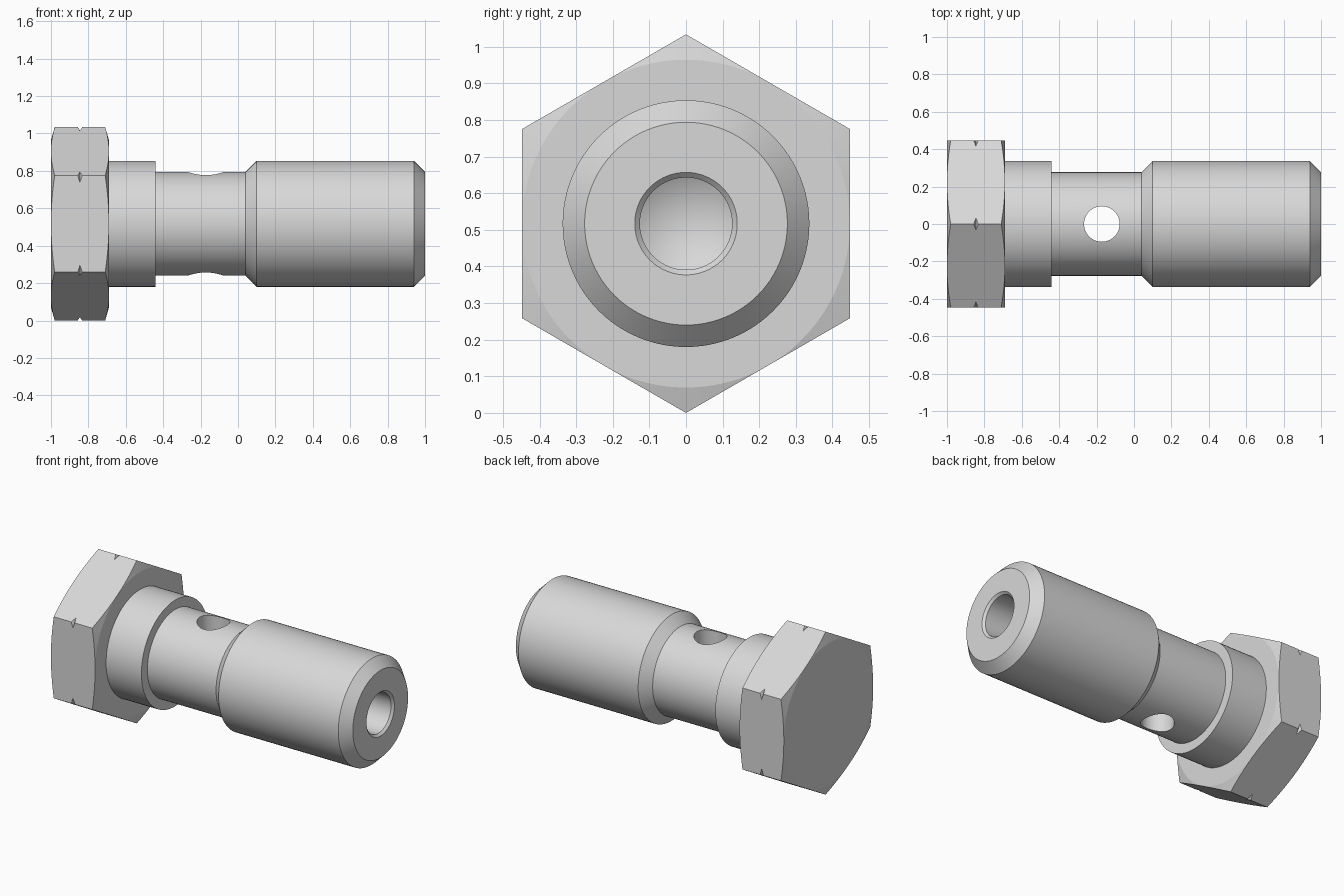
import bpy, bmesh, math
from mathutils import Matrix

if "Cube" in bpy.data.objects:
    bpy.data.objects.remove(bpy.data.objects["Cube"])

R_HEX = 0.517            # head corner radius, also the axis height
FLAT = R_HEX * math.cos(math.pi / 6)

steel = bpy.data.materials.new("grey_steel")
steel.use_nodes = True
colour = (0.69, 0.69, 0.69, 1)
steel.diffuse_color = colour
steel.node_tree.nodes["Principled BSDF"].inputs["Base Color"].default_value = colour


def finish_mesh(name, bm):
    bmesh.ops.remove_doubles(bm, verts=bm.verts, dist=1e-5)
    bmesh.ops.recalc_face_normals(bm, faces=bm.faces)
    mesh = bpy.data.meshes.new(name)
    bm.to_mesh(mesh)
    bm.free()
    mesh.materials.append(steel)
    obj = bpy.data.objects.new(name, mesh)
    bpy.context.collection.objects.link(obj)
    return obj


def lathe(name, profile, steps=96):
    """Revolve (x, radius) points about the bolt axis."""
    bm = bmesh.new()
    verts = [bm.verts.new((x, 0, R_HEX + r)) for x, r in profile]
    edges = [bm.edges.new(pair) for pair in zip(verts, verts[1:])]
    bmesh.ops.spin(bm, geom=verts + edges, cent=(0, 0, R_HEX), axis=(1, 0, 0),
                   angle=2 * math.pi, steps=steps)
    return finish_mesh(name, bm)


def cylinder(name, sides, radius, depth, matrix):
    bm = bmesh.new()
    bmesh.ops.create_cone(bm, cap_ends=True, segments=sides, radius1=radius,
                          radius2=radius, depth=depth, matrix=matrix)
    return finish_mesh(name, bm)


def apply_boolean(obj, cutter, operation):
    cutter.hide_render = True
    mod = obj.modifiers.new("cut", 'BOOLEAN')
    mod.operation, mod.solver, mod.object = operation, 'EXACT', cutter
    bpy.context.view_layer.objects.active = obj
    bpy.ops.object.modifier_apply(modifier=mod.name)
    bpy.data.objects.remove(cutter)


def shade(obj, degrees):
    bpy.ops.object.select_all(action='DESELECT')
    obj.select_set(True)
    bpy.context.view_layer.objects.active = obj
    bpy.ops.object.shade_smooth_by_angle(angle=math.radians(degrees))


# Hexagonal head, corners up and down: chamfered ends and a groove nicking the corners
x0, x1 = -1.0, -0.69
mid, big = (x0 + x1) / 2, R_HEX + 0.01
along_x = Matrix.Rotation(math.pi / 2, 4, 'Y') @ Matrix.Rotation(math.pi / 2, 4, 'Z')
corner_up = Matrix.Rotation(math.pi / 6, 4, 'X')
head = cylinder("hex_head", 6, R_HEX, x1 - x0,
                Matrix.Translation((mid, 0, R_HEX)) @ corner_up @ along_x)
# Put a corner exactly at the top whichever way the primitive starts
top = max(v.co.z for v in head.data.vertices)
if top < R_HEX + FLAT + 0.01:
    pivot = Matrix.Translation((0, 0, R_HEX))
    head.data.transform(pivot @ corner_up @ pivot.inverted())
envelope = lathe("head_envelope", [
    (x0, 0), (x0, FLAT), (x0 + 0.023, big), (mid - 0.019, big), (mid, R_HEX - 0.018),
    (mid + 0.019, big), (x1 - 0.023, big), (x1, FLAT), (x1, 0)], 144)
apply_boolean(head, envelope, 'INTERSECT')
shade(head, 10)

# Shank: collar, waist, threaded barrel and blind bore in one turned profile
wide, waist, bore = 0.337, 0.277, 0.126
shank = lathe("shank", [
    (x1, 0), (x1, wide), (-0.442, wide), (-0.442, waist), (0.04, waist),
    (0.1, wide), (0.94, wide), (1, waist), (1, 0.14), (0.986, bore),
    (-0.28, bore), (-0.35, 0)])

# Cross hole drilled vertically through the waist
drill = cylinder("cross_drill", 64, 0.095, 2, Matrix.Translation((-0.172, 0, R_HEX)))
apply_boolean(shank, drill, 'DIFFERENCE')
shade(shank, 25)
